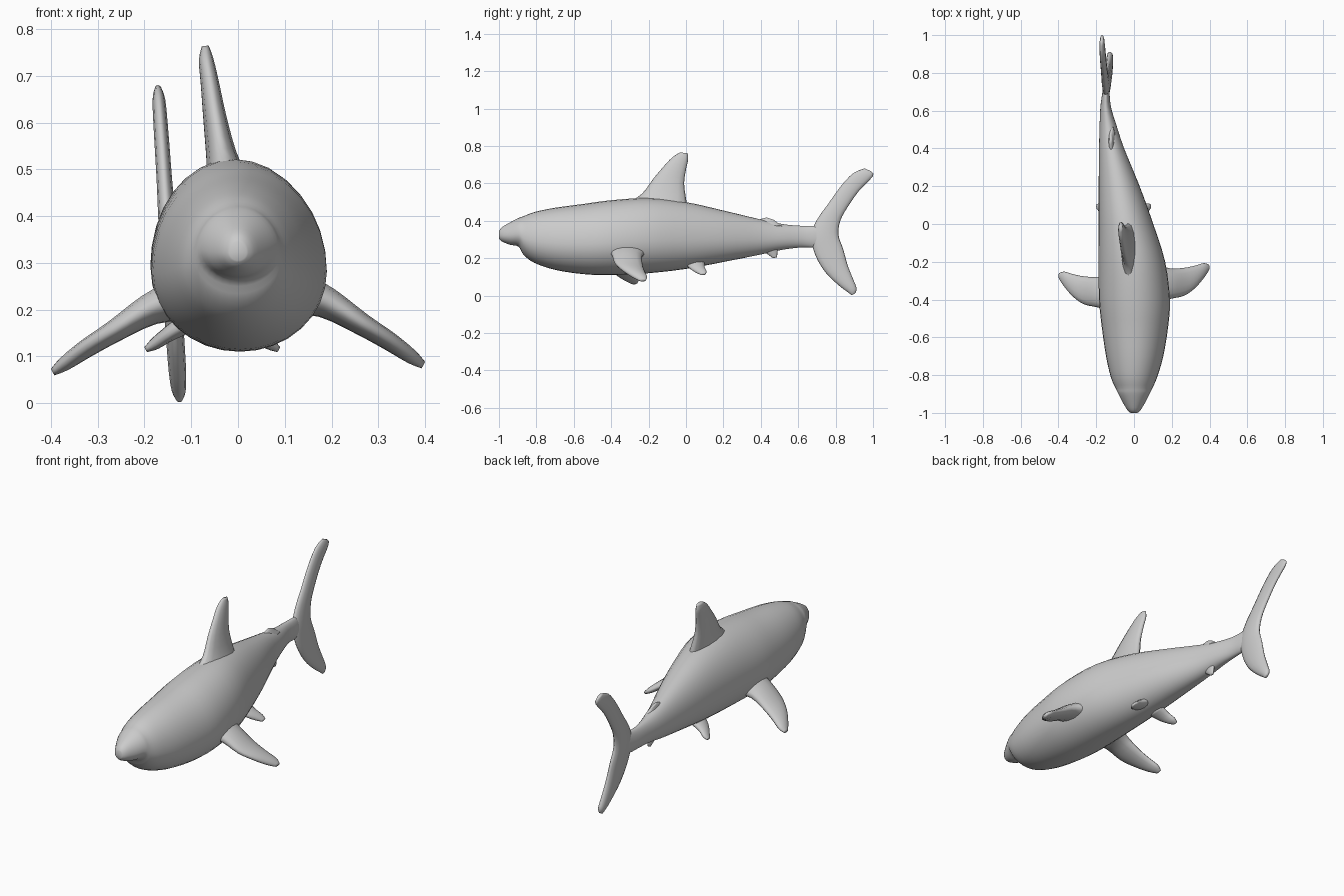
import bpy, bmesh, math
from mathutils import Vector


def spline(a, b, c, d, t):
    return 0.5 * (2 * b + (c - a) * t + (2 * a - 5 * b + 4 * c - d) * t * t
                  + (3 * b - a - 3 * c + d) * t ** 3)


def loft(name, rings, steps=3):
    """Skin a smooth tube through rings of points and cap both ends."""
    n, last = len(rings[0]), len(rings) - 1
    path = []
    for i in range(last):
        four = [rings[max(i - 1, 0)], rings[i], rings[i + 1], rings[min(i + 2, last)]]
        for s in range(steps):
            path.append([spline(*p, s / steps) for p in zip(*four)])
    path.append(rings[-1])
    bm = bmesh.new()
    grid = [[bm.verts.new(p) for p in ring] for ring in path]
    for r0, r1 in zip(grid, grid[1:]):
        for k in range(n):
            bm.faces.new((r0[k], r0[(k + 1) % n], r1[(k + 1) % n], r1[k]))
    for ring in (grid[0], grid[-1]):
        tip = bm.verts.new(sum((v.co for v in ring), Vector()) / n)
        for k in range(n):
            bm.faces.new((ring[k], ring[(k + 1) % n], tip))
    bmesh.ops.recalc_face_normals(bm, faces=bm.faces)
    mesh = bpy.data.meshes.new(name)
    bm.to_mesh(mesh)
    bm.free()
    mesh.shade_smooth()
    obj = bpy.data.objects.new(name, mesh)
    bpy.context.collection.objects.link(obj)
    return obj


def fin(name, sections, normal, n=14):
    """sections: (leading point, trailing point, half thickness)"""
    nrm = Vector(normal).normalized()
    rings = []
    for lead, trail, t in sections:
        lead, trail = Vector(lead), Vector(trail)
        mid, half = (lead + trail) / 2, (trail - lead) / 2
        rings.append([mid + half * math.cos(a) + nrm * t * math.sin(a)
                      for a in (2 * math.pi * k / n for k in range(n))])
    return loft(name, rings)


def upright(sections):
    """Turn (x, lead y, lead z, trail y, trail z, t) into fin sections."""
    return [((x, a, b), (x, c, d), t) for x, a, b, c, d, t in sections]


# Body: y, left x, right x, top z, bottom z
stations = [
    (-1.0, -.018, .018, .345, .305), (-.985, -.035, .035, .365, .29),
    (-.94, -.062, .062, .392, .272), (-.895, -.085, .085, .415, .262),
    (-.868, -.098, .098, .425, .218), (-.81, -.123, .123, .447, .175),
    (-.7, -.148, .155, .47, .138), (-.55, -.17, .18, .49, .115),
    (-.4, -.185, .19, .51, .11), (-.2, -.187, .165, .522, .12),
    (0, -.187, .102, .50, .143), (.2, -.187, .03, .455, .18),
    (.4, -.185, -.052, .407, .22), (.52, -.182, -.092, .382, .246),
    (.62, -.178, -.122, .373, .258), (.7, -.167, -.13, .372, .258),
    (.79, -.156, -.14, .35, .28)]
rings = []
for y, x0, x1, top, bot in stations:
    wide = bot + .43 * (top - bot)
    ring = []
    for k in range(32):
        a = 2 * math.pi * k / 32
        s = math.sin(a)
        ring.append(Vector(((x0 + x1) / 2 + (x1 - x0) / 2 * math.cos(a), y,
                            wide + s * (top - wide if s > 0 else wide - bot))))
    rings.append(ring)
loft("body", rings)

# Dorsal fins and anal fin
fin("dorsal_fin", upright([
    (-.022, -.32, .49, .01, .46, .045), (-.036, -.235, .545, .0, .52, .033),
    (-.05, -.175, .625, -.01, .60, .025), (-.06, -.12, .69, 0, .675, .02),
    (-.068, -.075, .738, .012, .73, .016), (-.07, -.035, .764, .008, .762, .008)]), (1, 0, .1))
fin("second_dorsal_fin", upright([
    (-.118, .36, .385, .52, .37, .02), (-.121, .39, .406, .49, .39, .013),
    (-.123, .43, .418, .47, .405, .006)]), (1, 0, 0))
fin("anal_fin", upright([
    (-.118, .39, .25, .50, .265, .018), (-.118, .43, .226, .49, .236, .012),
    (-.118, .465, .20, .487, .205, .006)]), (1, 0, 0))

# Tail fin, from the upper tip to the lower tip
tail = [(.955, .68, .99, .665, .007), (.895, .655, .999, .638, .014),
        (.83, .588, .925, .56, .016), (.76, .49, .862, .47, .017),
        (.70, .405, .825, .40, .019), (.67, .32, .815, .325, .021),
        (.69, .22, .84, .25, .02), (.745, .125, .865, .16, .02),
        (.82, .052, .895, .085, .019), (.87, .015, .912, .04, .015),
        (.885, .002, .907, .014, .007)]
fin("tail_fin", [((-.125 - .068 * b, y0, b), (-.125 - .068 * d, y1, d), t)
                 for y0, b, y1, d, t in tail], (1, 0, 0))

# Paired fins: x, lead y, lead z, trail y, trail z, half thickness
pectoral = [(.12, -.42, .24, -.21, .23, .05), (.19, -.397, .218, -.235, .21, .034),
            (.265, -.38, .172, -.232, .165, .024), (.325, -.338, .135, -.22, .128, .02),
            (.37, -.285, .10, -.207, .10, .016), (.396, -.245, .08, -.215, .083, .008)]
pelvic = [(.04, -.01, .18, .10, .18, .025), (.09, .02, .148, .10, .152, .017),
          (.122, .055, .125, .11, .13, .013), (.142, .08, .113, .105, .116, .006)]
for side, s in (("right", 1), ("left", -1)):
    dy, dz = (0, 0) if s > 0 else (-.045, -.015)
    fin(side + "_pectoral_fin", [
        ((s * x, a + dy, b + dz), (s * x, c + dy, d + dz), t)
        for x, a, b, c, d, t in pectoral], (.5 * s, 0, .86))
    fin(side + "_pelvic_fin", [
        ((s * x - .055, a, b), (s * x - .055, c, d), t)
        for x, a, b, c, d, t in pelvic], (.5 * s, 0, .86))
